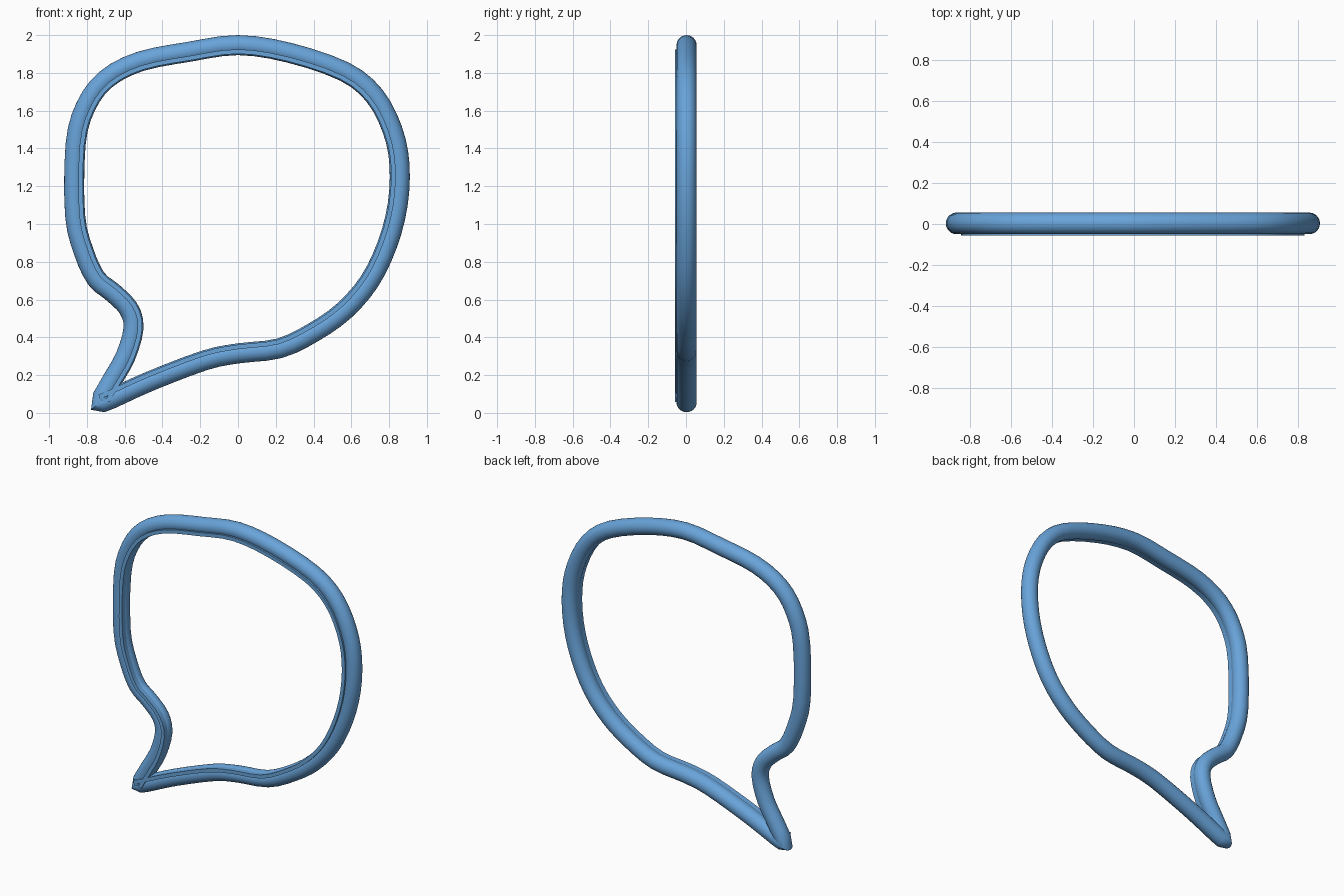
import bpy, bmesh, math
from mathutils import Vector

if "Cube" in bpy.data.objects:
    bpy.data.objects.remove(bpy.data.objects["Cube"], do_unlink=True)

blue = bpy.data.materials.new("sky blue")
blue.use_nodes = True
BLUE = (0.14, 0.37, 0.70, 1)
blue.diffuse_color = BLUE
blue.node_tree.nodes["Principled BSDF"].inputs["Base Color"].default_value = BLUE

# Centre line of the bubble outline (x, z), clockwise from the pointed tail
OUTLINE = [(-.737, .05), (-.67, .167), (-.595, .30), (-.553, .45), (-.58, .553),
           (-.664, .638), (-.75, .71), (-.817, .854), (-.863, 1.05), (-.86, 1.42),
           (-.807, 1.62), (-.70, 1.765), (-.52, 1.86), (-.257, 1.912), (0, 1.947),
           (.27, 1.907), (.563, 1.807), (.722, 1.68), (.817, 1.5), (.855, 1.315),
           (.845, 1.1), (.79, .89), (.696, .696), (.563, .542), (.405, .43),
           (.22, .342), (0, .315), (-.177, .278), (-.468, .167), (-.67, .075)]
STEPS = 3


def smooth_path(points):
    """Closed rounded path that keeps a sharp corner at its first point."""
    p = [Vector(q) for q in points]
    p = [p[0]] + p + [p[0], p[0]]
    path = []
    for a, b, c, d in zip(p, p[1:], p[2:], p[3:]):
        for i in range(STEPS):
            t = i / STEPS
            path.append(0.5 * (2 * b + (c - a) * t + (2 * a - 5 * b + 4 * c - d) * t * t
                               + (3 * b - a - 3 * c + d) * t ** 3))
    return path


def sweep(name, path, profile):
    """Carry a closed (inward, y) profile around the path."""
    bm = bmesh.new()
    rings = []
    for i, p in enumerate(path):
        before = (p - path[i - 1]).normalized()
        after = (path[(i + 1) % len(path)] - p).normalized()
        t = (before + after).normalized()
        inward = Vector((t.y, -t.x))
        rings.append([bm.verts.new((p.x + inward.x * u, y, p.y + inward.y * u))
                      for u, y in profile])
    n = len(profile)
    for i, ring in enumerate(rings):
        last = rings[i - 1]
        for j in range(n):
            k = (j + 1) % n
            bm.faces.new((last[j], last[k], ring[k], ring[j]))
    bmesh.ops.recalc_face_normals(bm, faces=bm.faces)
    mesh = bpy.data.meshes.new(name)
    bm.to_mesh(mesh)
    bm.free()
    mesh.materials.append(blue)
    obj = bpy.data.objects.new(name, mesh)
    bpy.context.collection.objects.link(obj)
    bpy.ops.object.select_all(action="DESELECT")
    obj.select_set(True)
    bpy.context.view_layer.objects.active = obj
    bpy.ops.object.shade_smooth_by_angle(angle=math.radians(40))
    return obj


path = smooth_path(OUTLINE)

# Round tube forming the speech bubble
R, SIDES = 0.053, 24
circle = [(R * math.cos(a), 0.003 + R * math.sin(a))
          for a in (2 * math.pi * i / SIDES for i in range(SIDES))]
sweep("bubble_tube", path, circle)

# Thin raised lip along the inner front edge
sweep("front_lip", path, [(.022, -.057), (.046, -.057), (.046, -.01), (.022, -.01)])
